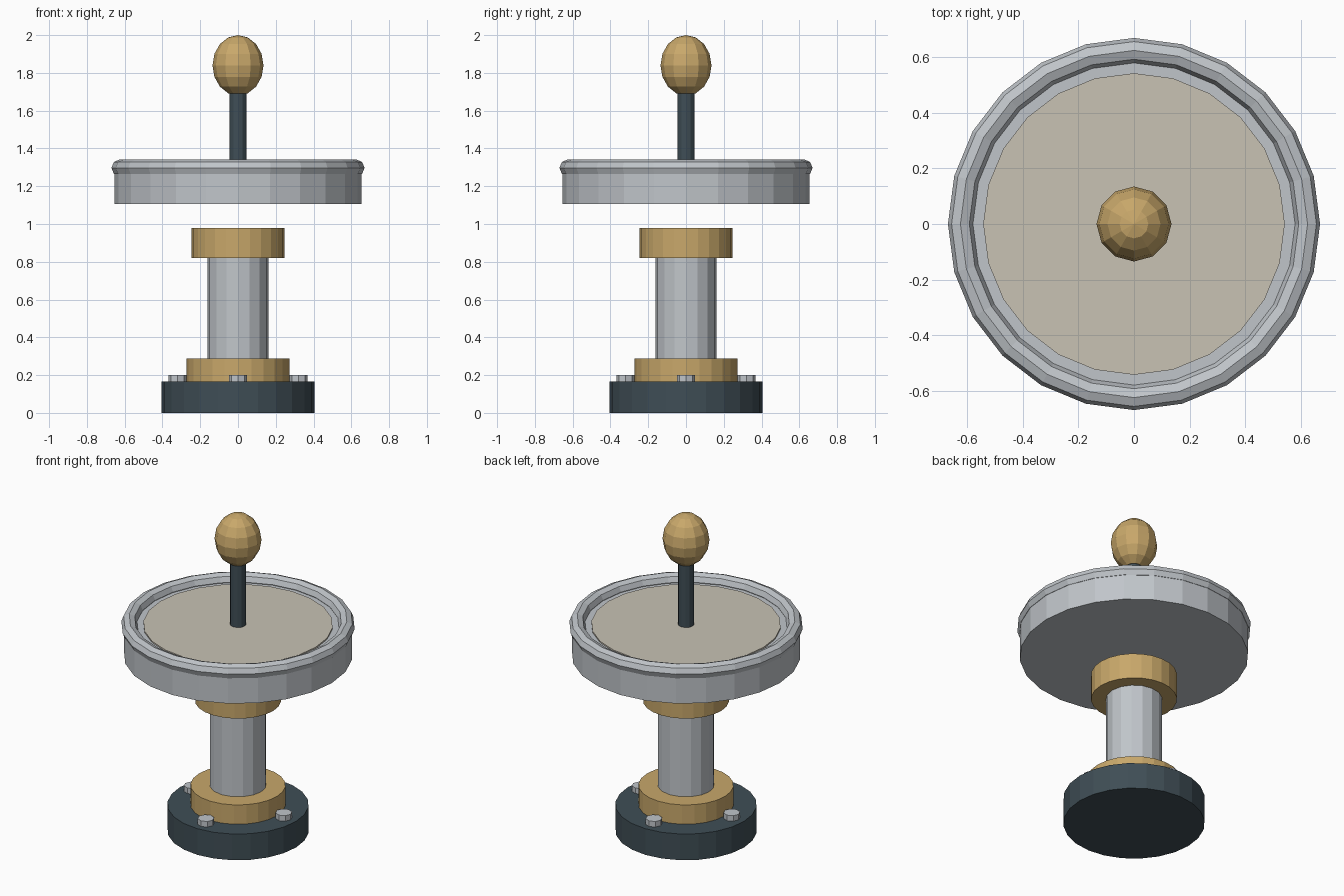
import bpy
from math import cos, sin, pi

cube = bpy.data.objects.get("Cube")
if cube:
    bpy.data.objects.remove(cube, do_unlink=True)


def material(name, rgb):
    mat = bpy.data.materials.new(name)
    mat.use_nodes = True
    mat.diffuse_color = (*rgb, 1)
    mat.node_tree.nodes["Principled BSDF"].inputs["Base Color"].default_value = (*rgb, 1)
    return mat


steel = material("light_steel", (0.53, 0.56, 0.59))
brass = material("brass", (0.58, 0.39, 0.145))
slate = material("dark_slate", (0.05, 0.076, 0.092))
cream = material("cream", (0.58, 0.54, 0.456))


def finish(name, mat):
    obj = bpy.context.object
    obj.name = name
    obj.data.materials.append(mat)
    return obj


def cylinder(name, mat, radius, bottom, top, sides=24, x=0, y=0):
    bpy.ops.mesh.primitive_cylinder_add(
        vertices=sides, radius=radius, depth=top - bottom,
        location=(x, y, (bottom + top) / 2))
    return finish(name, mat)


# Pedestal
cylinder("base", slate, 0.405, 0, 0.165)
cylinder("lower_collar", brass, 0.272, 0.165, 0.287)
cylinder("column", steel, 0.162, 0.165, 0.9, 16)
cylinder("upper_collar", brass, 0.246, 0.82, 0.98)

# Bolts around the base
for i in range(4):
    a = i * pi / 2
    cylinder(f"bolt_{i + 1}", steel, 0.048, 0.15, 0.2, 8, 0.32 * cos(a), 0.32 * sin(a))

# Floating pan with a rounded rim and an inlaid plate
cylinder("pan", steel, 0.655, 1.105, 1.293)
bpy.ops.mesh.primitive_torus_add(
    major_segments=24, minor_segments=8, major_radius=0.625, minor_radius=0.045,
    location=(0, 0, 1.297))
finish("pan_rim", steel)
cylinder("plate", cream, 0.543, 1.285, 1.302)

# Handle
cylinder("handle_rod", slate, 0.046, 1.3, 1.72, 12)
bpy.ops.mesh.primitive_uv_sphere_add(
    segments=12, ring_count=8, radius=0.135, location=(0, 0, 1.84))
knob = finish("handle_knob", brass)
knob.scale.z = 0.16 / 0.135
